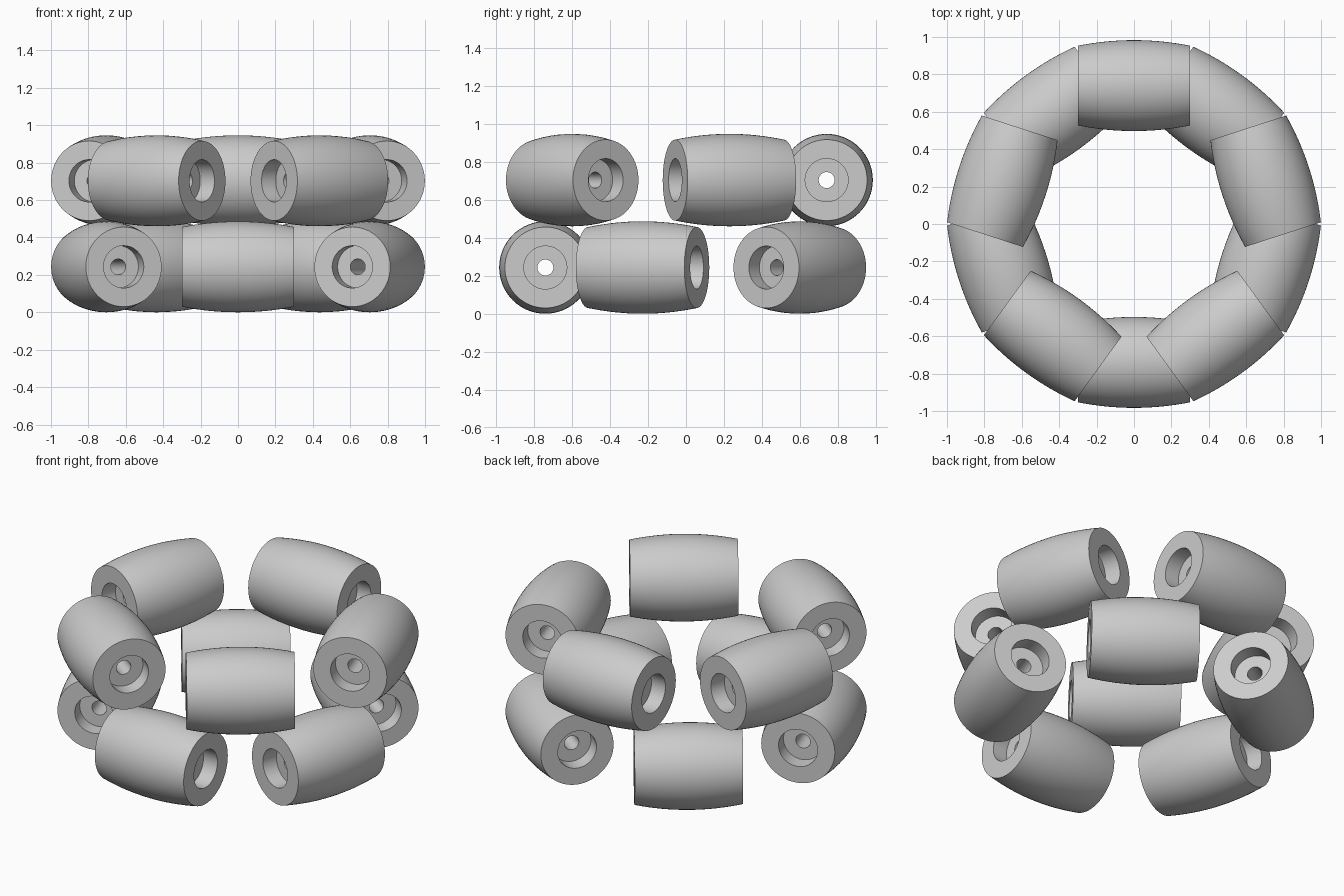
import bpy, bmesh, math
from mathutils import Matrix

if "Cube" in bpy.data.objects:
    bpy.data.objects.remove(bpy.data.objects["Cube"])

RING_R = 0.74               # ring centre to bead axis
HALF = 0.30                 # half length of a bead
R_MID, R_END = 0.243, 0.213
BORE_R, HOLE_R, BORE_D = 0.113, 0.042, 0.094
SEGMENTS = 64

grey = bpy.data.materials.new("light grey")
grey.diffuse_color = (0.6, 0.6, 0.6, 1)
grey.use_nodes = True
grey.node_tree.nodes["Principled BSDF"].inputs["Base Color"].default_value = grey.diffuse_color


def bead_profile():
    """Closed (radius, x) loop: bulging outside, counterbores, through hole."""
    arc_r = (HALF ** 2 + (R_MID - R_END) ** 2) / (2 * (R_MID - R_END))
    pts = []
    for i in range(17):
        x = -HALF + 2 * HALF * i / 16
        pts.append((R_MID - arc_r + math.sqrt(arc_r ** 2 - x * x), x))
    inner = HALF - BORE_D
    pts += [(BORE_R, HALF), (BORE_R, inner), (HOLE_R, inner),
            (HOLE_R, -inner), (BORE_R, -inner), (BORE_R, -HALF)]
    return pts


def make_bead_mesh():
    """Revolve the profile around the x axis."""
    bm = bmesh.new()
    profile = bead_profile()
    rings = []
    for s in range(SEGMENTS):
        a = 2 * math.pi * s / SEGMENTS
        rings.append([bm.verts.new((x, r * math.cos(a), r * math.sin(a)))
                      for r, x in profile])
    n = len(profile)
    for s in range(SEGMENTS):
        a, b = rings[s], rings[(s + 1) % SEGMENTS]
        for i in range(n):
            j = (i + 1) % n
            bm.faces.new((a[i], a[j], b[j], b[i]))
    bmesh.ops.recalc_face_normals(bm, faces=bm.faces)
    # Smooth curved surfaces, with sharp rims
    for f in bm.faces:
        f.smooth = True
    for e in bm.edges:
        e.smooth = e.calc_face_angle(0) < math.radians(30)
    mesh = bpy.data.meshes.new("bead")
    bm.to_mesh(mesh)
    bm.free()
    mesh.materials.append(grey)
    return mesh


bead = make_bead_mesh()

# Two stacked rings of five beads, the upper one turned half a step
for name, z, start in (("lower_bead", R_MID, -90), ("upper_bead", R_MID + 0.46, 90)):
    for k in range(5):
        a = math.radians(start + 72 * k)
        ob = bpy.data.objects.new(f"{name}_{k + 1}", bead)
        ob.matrix_world = (Matrix.Translation((RING_R * math.cos(a), RING_R * math.sin(a), z))
                           @ Matrix.Rotation(a + math.pi / 2, 4, 'Z'))
        bpy.context.collection.objects.link(ob)
